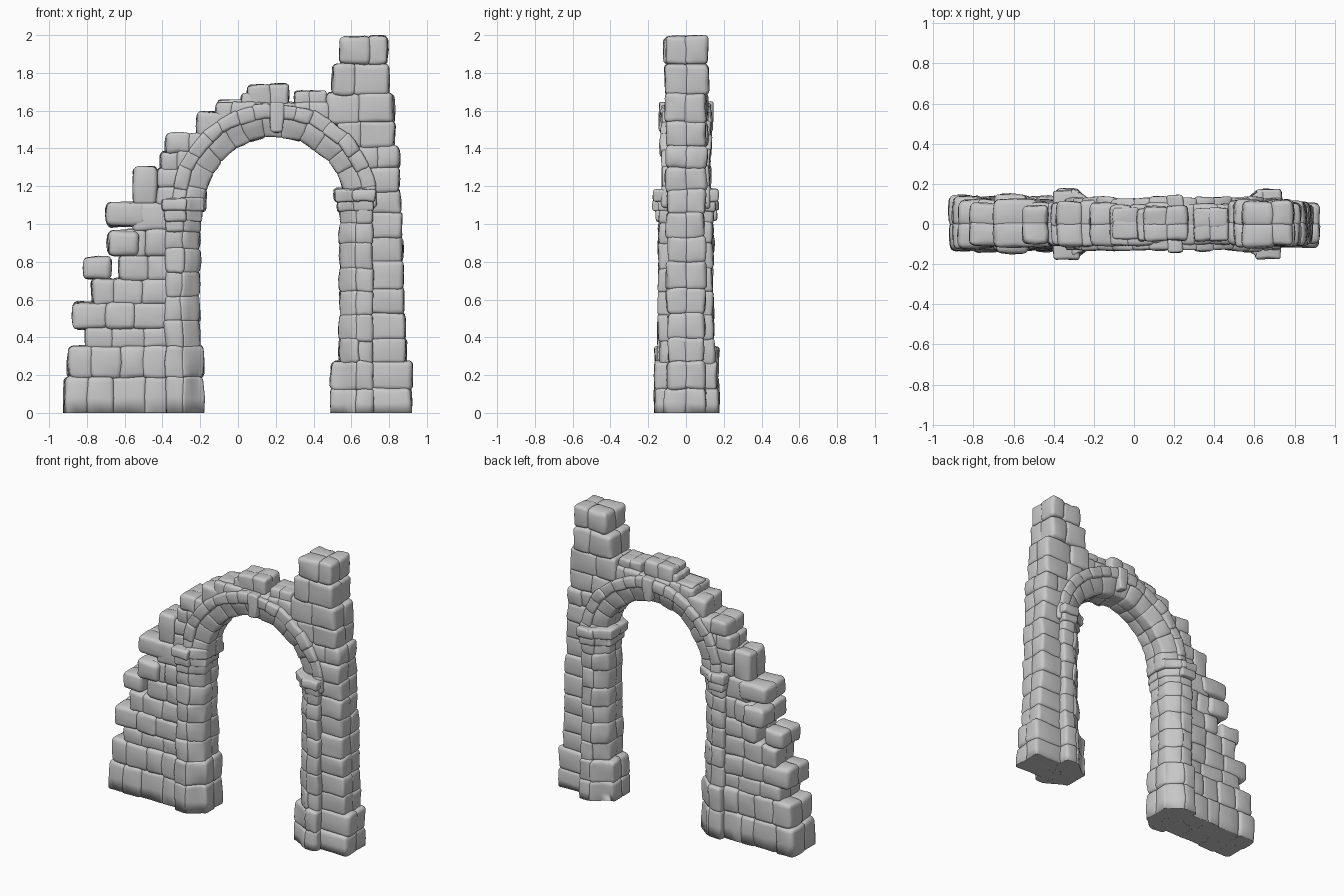
import bpy, bmesh, math, random
from mathutils import Vector, noise

random.seed(7)
if "Cube" in bpy.data.objects:
    bpy.data.objects.remove(bpy.data.objects["Cube"])

stone = bpy.data.materials.new("grey stone")
stone.use_nodes = True
GREY = (0.58, 0.58, 0.58, 1)
stone.diffuse_color = GREY
stone.node_tree.nodes["Principled BSDF"].inputs["Base Color"].default_value = GREY

ARCH_X, ARCH_Z, ARCH_R = 0.195, 1.09, 0.46

# Gridded cube that every stone is shaped from
grid = bmesh.new()
bmesh.ops.create_cube(grid, size=2)
bmesh.ops.subdivide_edges(grid, edges=grid.edges[:], cuts=5, use_grid_fill=True)
rough_cube = bpy.data.meshes.new("rough_cube")
grid.to_mesh(rough_cube)
grid.free()


def block(bm, lo, hi, radius=0.03, bend=None):
    """One worn stone: a rounded, slightly pillowed and lumpy box."""
    lo, hi = Vector(lo), Vector(hi)
    mid, half = (lo + hi) / 2, (hi - lo) / 2
    r = min(radius, 0.45 * min(half))
    shift = Vector([random.uniform(-1, 1) for _ in range(3)]) * 0.003
    piece = rough_cube.copy()
    for v in piece.vertices:
        core, out = Vector(), Vector()
        for i in range(3):
            step = round(abs(v.co[i]) * 3)
            sign = math.copysign(1, v.co[i])
            core[i] = sign * (half[i] - r) if step else 0
            out[i] = sign * r * (0, 0, 0.5, 1)[step]
        bulge = 1.12 if sum(abs(c) < 0.1 for c in v.co) > 1 else 1
        p = mid + shift + core + out.normalized() * r * bulge
        if bend:
            p = bend(p)
        p += noise.noise_vector(p * 9) * 0.009 + noise.noise_vector(p * 28) * 0.005
        p.z = min(max(p.z, 0), 2)
        v.co = p
    bm.from_mesh(piece)
    bpy.data.meshes.remove(piece)


def core_box(bm, lo, hi):
    """Plain filling behind the joints."""
    lo, hi = Vector(lo), Vector(hi)
    for v in bmesh.ops.create_cube(bm, size=1)["verts"]:
        v.co = (lo + hi) / 2 + v.co * (hi - lo)


def course(bm, z0, z1, x0, x1, y, width=0.14, bend=None):
    """A row of stones, front and back leaf jointed separately."""
    n = max(1, round((x1 - x0) / width))
    for side in (-1, 1):
        cuts = [x0 + (x1 - x0) * (i + (random.uniform(-.22, .22) if 0 < i < n else 0)) / n
                for i in range(n + 1)]
        for i, (a, b) in enumerate(zip(cuts, cuts[1:])):
            face = y + random.uniform(-0.006, 0.008)
            ys = sorted((-side * 0.014, side * face))
            block(bm, (a - .009 * (i > 0), ys[0], z0 - .01),
                  (b + .009 * (i < n - 1), ys[1], z1 + .005), bend=bend)
    m = min(0.025, (x1 - x0) / 4)
    core_box(bm, (x0 + m, -y * .5, max(z0 - .01, .001)), (x1 - m, y * .5, z1 - .02))


def finish(bm, name):
    for f in bm.faces:
        f.smooth = True
    mesh = bpy.data.meshes.new(name)
    bm.to_mesh(mesh)
    bm.free()
    mesh.materials.append(stone)
    obj = bpy.data.objects.new(name, mesh)
    bpy.context.collection.objects.link(obj)


def arc_x(z, side):
    """Where a course starts so that it stays behind the arch ring."""
    d = max(ARCH_R ** 2 - (z - ARCH_Z) ** 2, 0)
    return ARCH_X + side * math.sqrt(d)


# Stepped, broken wall: bottom, top, outer edge, half depth
wall = bmesh.new()
for z0, z1, x0, y in [
        (-.02, .19, -.92, .138), (.19, .35, -.90, .13), (.35, .45, -.81, .12),
        (.45, .58, -.875, .125), (.58, .71, -.775, .118), (.71, .83, -.63, .115),
        (.83, .97, -.60, .115), (.97, 1.11, -.56, .11)]:
    course(wall, z0, z1, x0, -.36, y, .15)
for z0, z1, x0, x1, y in [
        (.72, .82, -.82, -.67, .10), (.84, .96, -.69, -.53, .15),
        (1.0, 1.11, -.70, -.49, .125), (1.11, 1.30, -.555, -.43, .09)]:
    course(wall, z0, z1, x0, x1, y, 0.2)
finish(wall, "ruined_wall")

# Masonry above the arch, right haunch and crown
haunch = bmesh.new()
for z0, z1, x0 in [(1.11, 1.20, -.43), (1.20, 1.29, -.43), (1.29, 1.38, -.41), (1.38, 1.475, -.385),
                   (1.46, 1.59, -.22)]:
    course(haunch, z0, z1, x0, arc_x(z0, -1), .11, .12)
for z0, z1, x0, x1, y in [
        (1.55, 1.64, -.12, .49, .10), (1.61, 1.655, -.11, .02, .08), (1.63, 1.69, .02, .12, .08),
        (1.64, 1.735, .05, .27, .085), (1.64, 1.70, .30, .47, .085)]:
    course(haunch, z0, z1, x0, x1, y, .10)
finish(haunch, "arch_haunch")

# Tall pier on the other side, carried up as a tower
tower = bmesh.new()
levels = [-.02, .13, .27, .40, .53, .66, .80, .93, 1.06, 1.18]
for z0, z1 in zip(levels, levels[1:]):
    outer = .92 if z1 < .3 else .90 - .035 * z0
    course(tower, z0, z1, .67, outer, .108 if z1 < .3 else .10, .3)
for z0, z1, x1 in [(1.18, 1.30, .855), (1.30, 1.41, .855), (1.41, 1.54, .83)]:
    course(tower, z0, z1, arc_x(z0, 1), x1, .108, .15)
course(tower, 1.54, 1.69, .47, .825, .108, .15)
course(tower, 1.69, 1.845, .50, .80, .112, .15)
course(tower, 1.855, 1.99, .54, .79, .115, .13)
finish(tower, "tower_pier")


def jamb(name, side, inner, seam, outer, levels, base_top, top, foot):
    """Shaft with a flat front and chamfers narrowing towards the opening."""
    def chamfer(p):
        t = min(max((p.x - seam) / (inner - seam), 0), 1)
        return Vector((p.x, p.y * (1 - .42 * t), p.z))

    bm = bmesh.new()
    for z0, z1 in zip(levels, levels[1:]):
        grow = foot if z1 <= base_top else 0
        deep = .17 if grow else .15 - .012 * z0
        course(bm, z0, z1, *sorted((seam, outer)), deep, .3)
        course(bm, z0, z1, *sorted((inner - side * grow, seam + side * .02)), deep - .004, .3, chamfer)
        a, b = sorted((inner + side * .03, outer))
        core_box(bm, (a, -.06, max(z0, .002)), (b, .06, z1))
    finish(bm, name)
    # Moulded impost in two layers following the same chamfered plan
    bm = bmesh.new()
    for z0, z1, lip in ((top - .035, top + .02, .01), (top + .018, top + .07, .028)):
        course(bm, z0, z1, *sorted((seam - side * .01, outer + side * lip * .7)), .145 + lip, .3)
        course(bm, z0, z1, *sorted((inner - side * lip, seam + side * .03)), .14 + lip, .3, chamfer)
    finish(bm, name.replace("jamb", "impost"))


jamb("right_jamb", -1, -.203, -.285, -.385,
     [-.02, .19, .35, .49, .62, .75, .87, .97, 1.05], .36, 1.06, .022)
jamb("left_jamb", 1, .538, .62, .715,
     [-.02, .13, .27, .39, .52, .65, .77, .90, 1.01, 1.11], .28, 1.11, .045)


# Arch ring: chamfered voussoirs with a raised outer band
def bend_round(p):
    t = p.x / ARCH_R
    splay = min(1, .7 + 3 * (p.z - .372))
    return Vector((ARCH_X + p.z * math.sin(t), p.y * splay, ARCH_Z + p.z * math.cos(t)))


def ring(name, count, r0, r1, y, radius):
    bm = bmesh.new()
    span = math.pi * ARCH_R
    cuts = [span * ((i + (random.uniform(-.12, .12) if 0 < i < count else 0)) / count - .5)
            for i in range(count + 1)]
    for a, b in zip(cuts, cuts[1:]):
        face = y + random.uniform(-.004, .004)
        for ys in ((-face, .014), (-.014, face)):
            block(bm, (a - .007, ys[0], r0), (b + .007, ys[1], r1), radius, bend_round)
    finish(bm, name)


ring("voussoirs", 13, .372, .49, .116, .02)
ring("outer_band", 16, .472, .547, .131, .02)

# Keystones, tapering downward on both faces
keys = bmesh.new()
for side in (-1, 1):
    ys = sorted((side * .06, side * .142))
    block(keys, (-.038, ys[0], .40), (.038, ys[1], .555), .014,
          lambda p: Vector((.205 + p.x * (.75 + (p.z - .40) * 2.5), p.y, ARCH_Z + p.z)))
finish(keys, "keystones")

bpy.data.meshes.remove(rough_cube)
